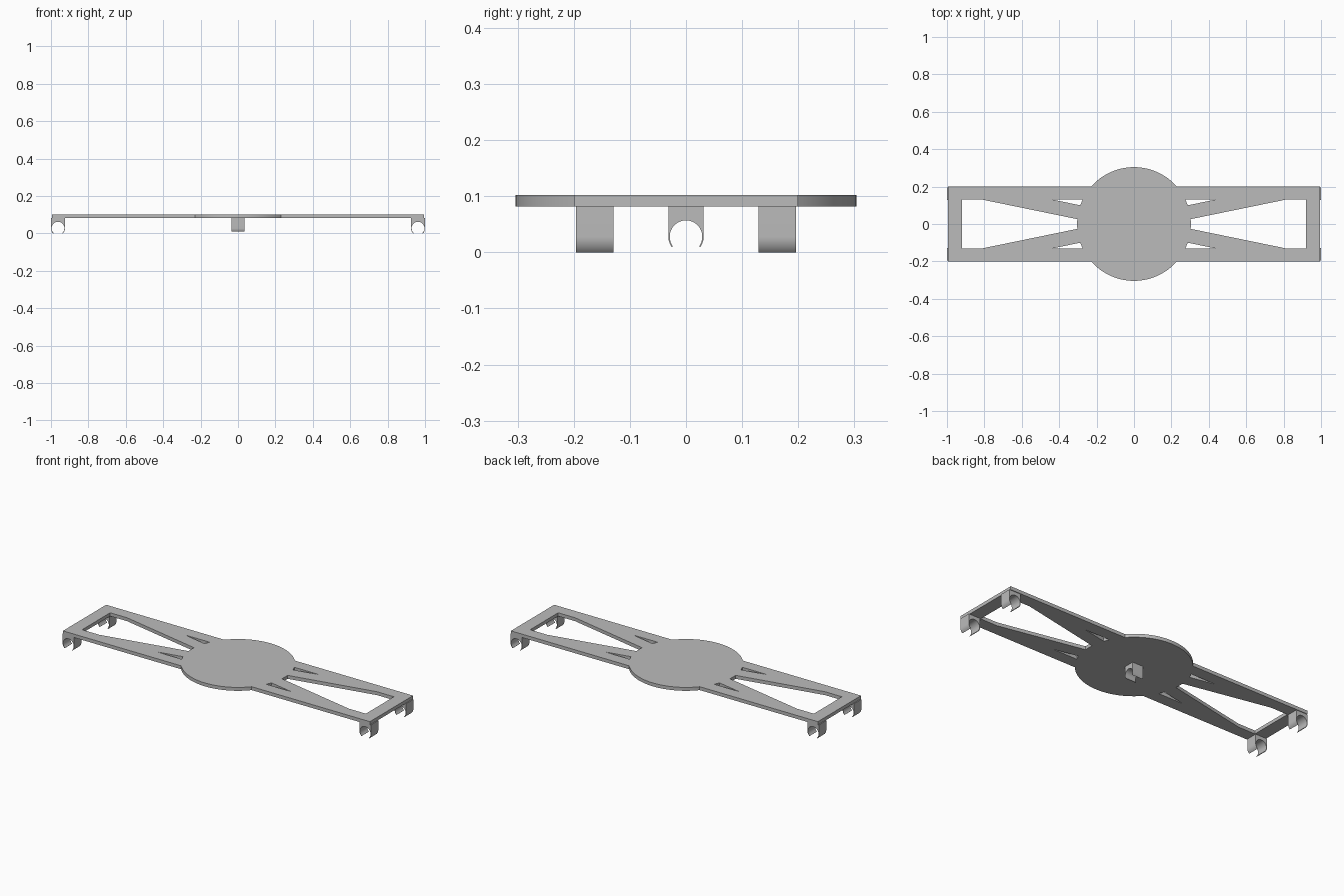
import bpy, bmesh
from math import sin, cos, asin, pi, radians
from mathutils import Matrix

cube = bpy.data.objects.get("Cube")
if cube:
    bpy.data.objects.remove(cube)

grey = bpy.data.materials.new("light grey")
grey.use_nodes = True
colour = (0.5, 0.5, 0.5, 1)
grey.diffuse_color = colour
grey.node_tree.nodes["Principled BSDF"].inputs["Base Color"].default_value = colour

PLATE_LOW, PLATE_TOP = 0.082, 0.102
HALF_X, HALF_Y, DISC_R = 0.995, 0.2, 0.304


def arc(radius, start, end, steps, centre=0.0):
    """Points on an arc whose centre lies at (0, centre)."""
    angles = [start + (end - start) * i / steps for i in range(steps + 1)]
    return [(radius * cos(a), centre + radius * sin(a)) for a in angles]


def extruded(name, loops, depth, matrix):
    """Fill closed outlines (inner ones become holes) and give them depth."""
    curve = bpy.data.curves.new(name, "CURVE")
    curve.dimensions = "2D"
    curve.fill_mode = "BOTH"
    curve.extrude = depth / 2
    for points in loops:
        spline = curve.splines.new("POLY")
        spline.points.add(len(points) - 1)
        for point, (u, v) in zip(spline.points, points):
            point.co = (u, v, 0, 1)
        spline.use_cyclic_u = True
    temp = bpy.data.objects.new(name + " outline", curve)
    bpy.context.collection.objects.link(temp)
    graph = bpy.context.evaluated_depsgraph_get()
    mesh = bpy.data.meshes.new_from_object(temp.evaluated_get(graph))
    bpy.data.objects.remove(temp)

    # Weld the caps to the walls
    bm = bmesh.new()
    bm.from_mesh(mesh)
    bmesh.ops.remove_doubles(bm, verts=bm.verts, dist=0.00005)
    bmesh.ops.recalc_face_normals(bm, faces=bm.faces)
    bm.to_mesh(mesh)
    bm.free()
    mesh.materials.clear()
    mesh.materials.append(grey)
    obj = bpy.data.objects.new(name, mesh)
    bpy.context.collection.objects.link(obj)
    obj.matrix_world = matrix
    bpy.ops.object.select_all(action="DESELECT")
    obj.select_set(True)
    bpy.context.view_layer.objects.active = obj
    bpy.ops.object.shade_smooth_by_angle(angle=radians(30))
    return obj


# Plate: rectangle merged with a disc
edge = asin(HALF_Y / DISC_R)
outer = [(HALF_X, -HALF_Y), (HALF_X, HALF_Y)]
outer += arc(DISC_R, edge, pi - edge, 40)
outer += [(-HALF_X, HALF_Y), (-HALF_X, -HALF_Y)]
outer += arc(DISC_R, pi + edge, 2 * pi - edge, 40)

# Large tapered windows and small triangular slots between the struts
inner = asin(0.026 / DISC_R)
window = [(0.92, -0.13), (0.92, 0.13), (0.81, 0.13)]
window += arc(DISC_R, inner, -inner, 4) + [(0.81, -0.13)]
slot = [(0.435, 0.13)] + arc(DISC_R, asin(0.13 / DISC_R), asin(0.1 / DISC_R), 4)
loops = [outer]
for sx in (1, -1):
    loops.append([(sx * x, y) for x, y in window])
    for sy in (1, -1):
        loops.append([(sx * x, sy * y) for x, y in slot])
extruded("plate", loops, PLATE_TOP - PLATE_LOW,
         Matrix.Translation((0, 0, (PLATE_LOW + PLATE_TOP) / 2)))


def clip_profile(outer_r, inner_r, centre, tip):
    """Square-topped open C section with thin tapering jaws."""
    low = -radians(tip)
    top = PLATE_LOW + 0.001
    right = arc(outer_r, low, 0, 8, centre) + [(outer_r, top)]
    left = [(-u, v) for u, v in reversed(right)]
    hole = arc(inner_r, pi - low, low, 32, centre)
    return right + left + hole


# Snap clips under the four corners
upright = Matrix.Rotation(pi / 2, 4, "X")
corner = clip_profile(0.0375, 0.0345, 0.028, 48)
for sx, side in ((1, "left"), (-1, "right")):
    for sy, end in ((1, "back"), (-1, "front")):
        place = Matrix.Translation((sx * 0.9625, sy * 0.1625, 0))
        extruded(f"{end}_{side}_clip", [corner], 0.067, place @ upright)

# Central clip, turned a quarter
middle = clip_profile(0.0315, 0.029, 0.028, 36)
extruded("centre_clip", [middle], 0.07, Matrix.Rotation(pi / 2, 4, "Z") @ upright)
